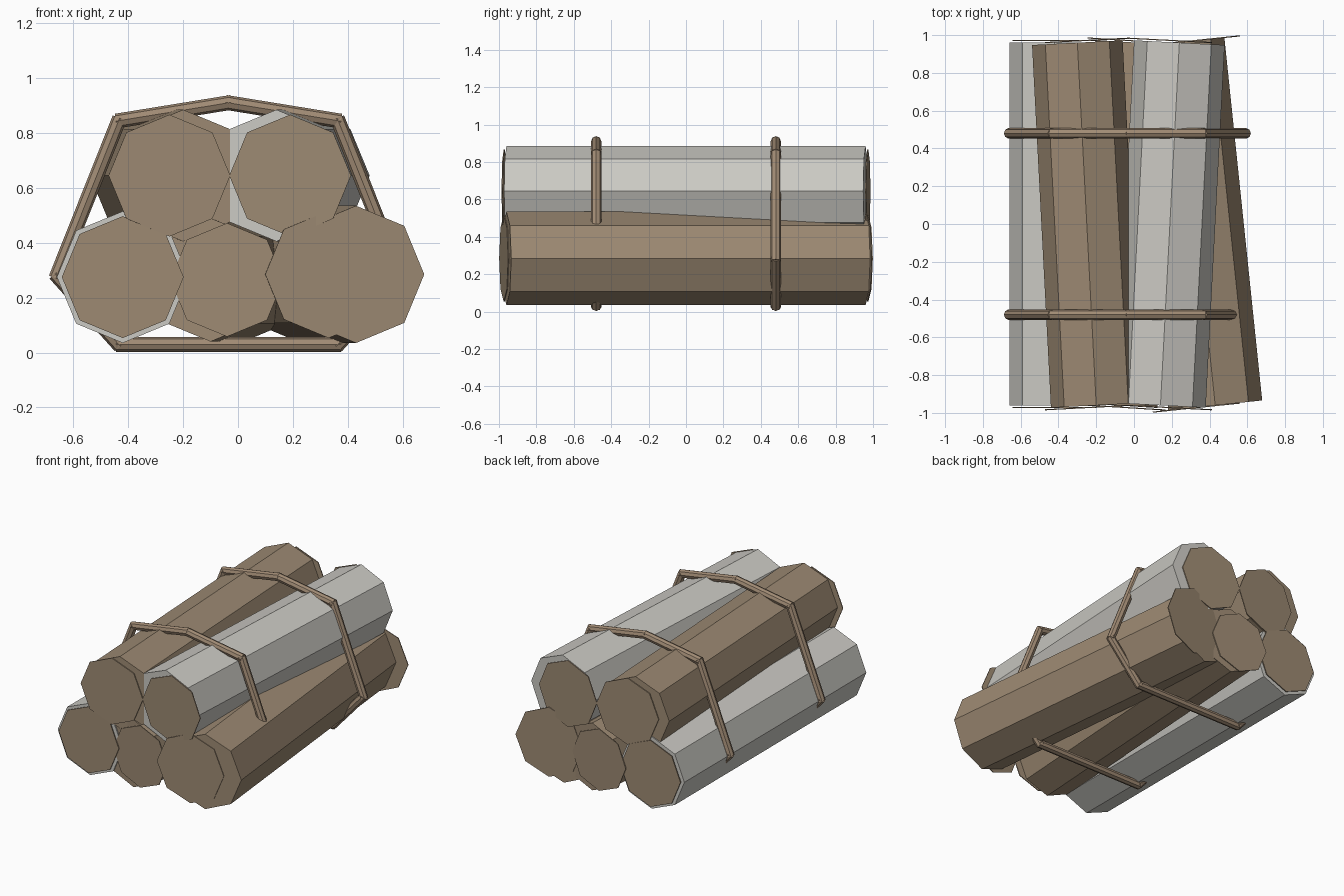
import bpy
import bmesh
from mathutils import Vector, Matrix

if "Cube" in bpy.data.objects:
    bpy.data.objects.remove(bpy.data.objects["Cube"])


def material(name, color):
    mat = bpy.data.materials.new(name)
    mat.use_nodes = True
    mat.diffuse_color = (*color, 1)
    mat.node_tree.nodes["Principled BSDF"].inputs["Base Color"].default_value = (*color, 1)
    return mat


BARK = material("brown wood", (0.337, 0.254, 0.171))
PALE = material("pale grey bark", (0.60, 0.59, 0.55))
ROPE = material("rope brown", (0.355, 0.258, 0.175))


def add_prism(bm, start, end, radius, sides=8):
    """Closed prism running from start to end."""
    axis = end - start
    turn = axis.to_track_quat("Z", "Y").to_matrix().to_4x4()
    bmesh.ops.create_cone(bm, cap_ends=True, segments=sides, radius1=radius,
                          radius2=radius, depth=axis.length,
                          matrix=Matrix.Translation((start + end) / 2) @ turn)


def finish(bm, name, mat):
    mesh = bpy.data.meshes.new(name)
    bm.to_mesh(mesh)
    bm.free()
    mesh.materials.append(mat)
    obj = bpy.data.objects.new(name, mesh)
    bpy.context.collection.objects.link(obj)


# Logs: name, centre x, centre z, radius, sideways drift front to back, material
HALF = 0.96
LOGS = [
    ("lower_right_log", -0.42, 0.275, 0.24, 0.0, PALE),
    ("lower_middle_log", -0.04, 0.265, 0.225, 0.12, BARK),
    ("lower_left_log", 0.33, 0.285, 0.25, -0.2, BARK),
    ("upper_right_log", -0.25, 0.645, 0.24, -0.1, BARK),
    ("upper_left_log", 0.19, 0.645, 0.24, 0.1, PALE),
]
for name, x, z, radius, drift, mat in LOGS:
    centre = Vector((x, 0, z))
    reach = Vector((drift / 2, HALF, 0))
    bm = bmesh.new()
    add_prism(bm, centre - reach, centre + reach, radius)
    finish(bm, name, mat)

    # Cut ends stay in line with the log centre and tilt with the log
    for side, label in ((-1, "front"), (1, "back")):
        spot = centre + Vector((0, side * 0.972, 0))
        thick = reach.normalized() * 0.003
        bm = bmesh.new()
        add_prism(bm, spot - thick, spot + thick, radius - 0.018)
        finish(bm, f"{name}_{label}_end", BARK)

# Two rope loops, each a closed ring of straight lengths
MIDDLE = -0.035
HALF_LOOP = [(0, 0.91), (0.40, 0.845), (0.625, 0.28), (0.40, 0.03)]
loop = HALF_LOOP + [(-x, z) for x, z in reversed(HALF_LOOP[1:])]
for y, label in ((-0.48, "front"), (0.48, "back")):
    points = [Vector((MIDDLE + x, y, z)) for x, z in loop]
    bm = bmesh.new()
    for a, b in zip(points, points[1:] + points[:1]):
        lap = (b - a).normalized() * 0.01
        add_prism(bm, a - lap, b + lap, 0.027)
    finish(bm, f"{label}_rope", ROPE)
